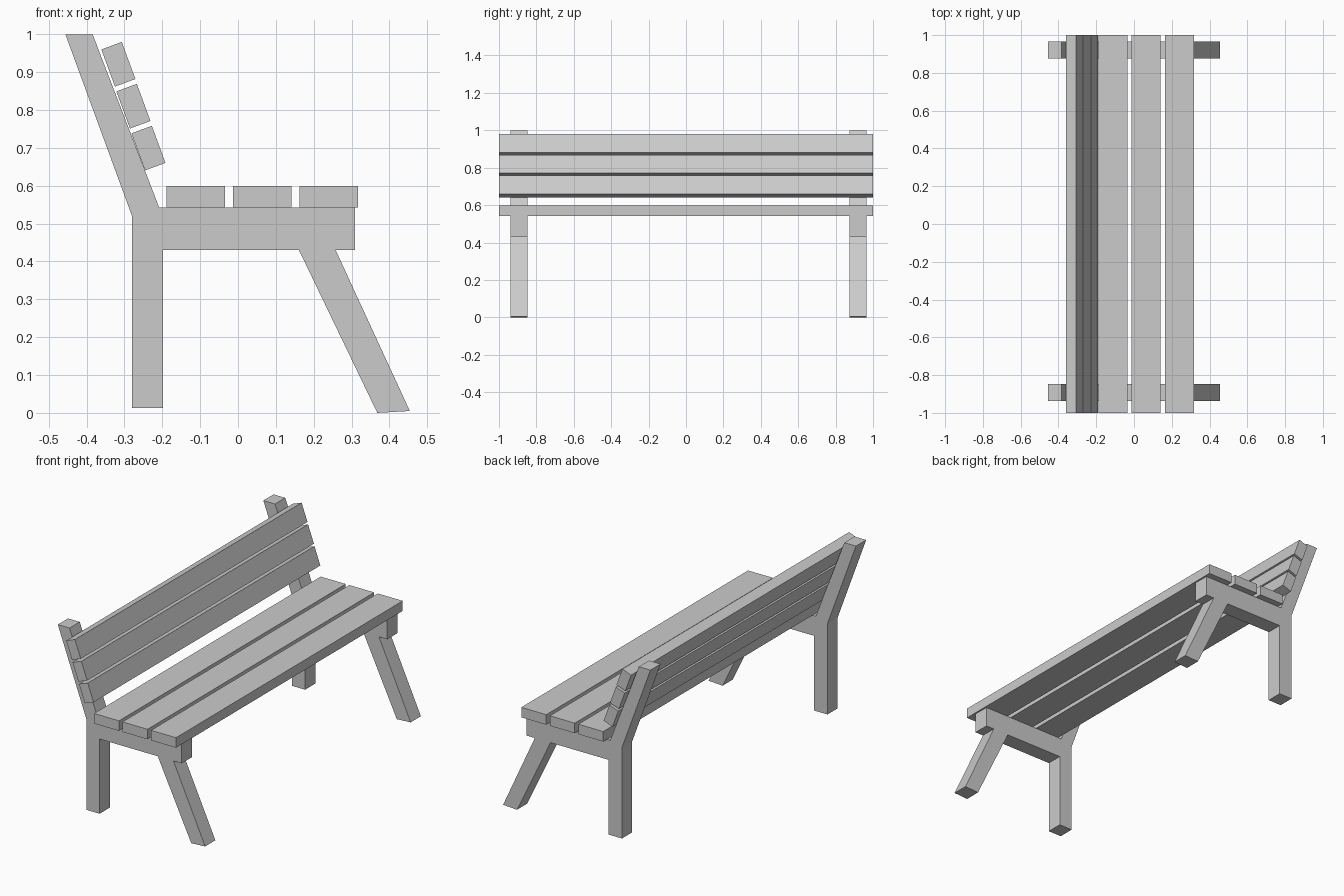
import bpy
import bmesh

if "Cube" in bpy.data.objects:
    bpy.data.objects.remove(bpy.data.objects["Cube"])


def extrude_profile(name, points, y0, y1):
    """Extrude a closed XZ outline along Y into a solid."""
    bm = bmesh.new()
    face = bm.faces.new([bm.verts.new((x, y0, z)) for x, z in points])
    new = bmesh.ops.extrude_face_region(bm, geom=[face])["geom"]
    moved = [g for g in new if isinstance(g, bmesh.types.BMVert)]
    bmesh.ops.translate(bm, verts=moved, vec=(0, y1 - y0, 0))
    bmesh.ops.recalc_face_normals(bm, faces=bm.faces)
    mesh = bpy.data.meshes.new(name)
    bm.to_mesh(mesh)
    bm.free()
    obj = bpy.data.objects.new(name, mesh)
    bpy.context.collection.objects.link(obj)
    return obj


# Side frames: back leg, leaning post, seat rail and splayed front leg
frame = [
    (-0.456, 1.0), (-0.384, 1.0), (-0.208, 0.542), (0.309, 0.542),
    (0.309, 0.43), (0.258, 0.43), (0.454, 0.005), (0.368, 0.0),
    (0.161, 0.43), (-0.198, 0.43), (-0.198, 0.013), (-0.28, 0.013),
    (-0.28, 0.52),
]
for side, y in (("left", -0.938), ("right", 0.875)):
    extrude_profile(f"side_frame_{side}", frame, y, y + 0.09)

# Seat slats
for i in range(3):
    x = -0.189 + i * 0.176
    slat = [(x, 0.543), (x + 0.154, 0.543), (x + 0.154, 0.599), (x, 0.599)]
    extrude_profile(f"seat_slat_{i + 1}", slat, -1, 1)

# Tilted backrest slats, stepping down along the posts
back = [(-0.361, 0.960), (-0.307, 0.980), (-0.271, 0.882), (-0.325, 0.862)]
for i in range(3):
    slat = [(x + i * 0.0397, z - i * 0.1108) for x, z in back]
    extrude_profile(f"back_slat_{i + 1}", slat, -1, 1)
